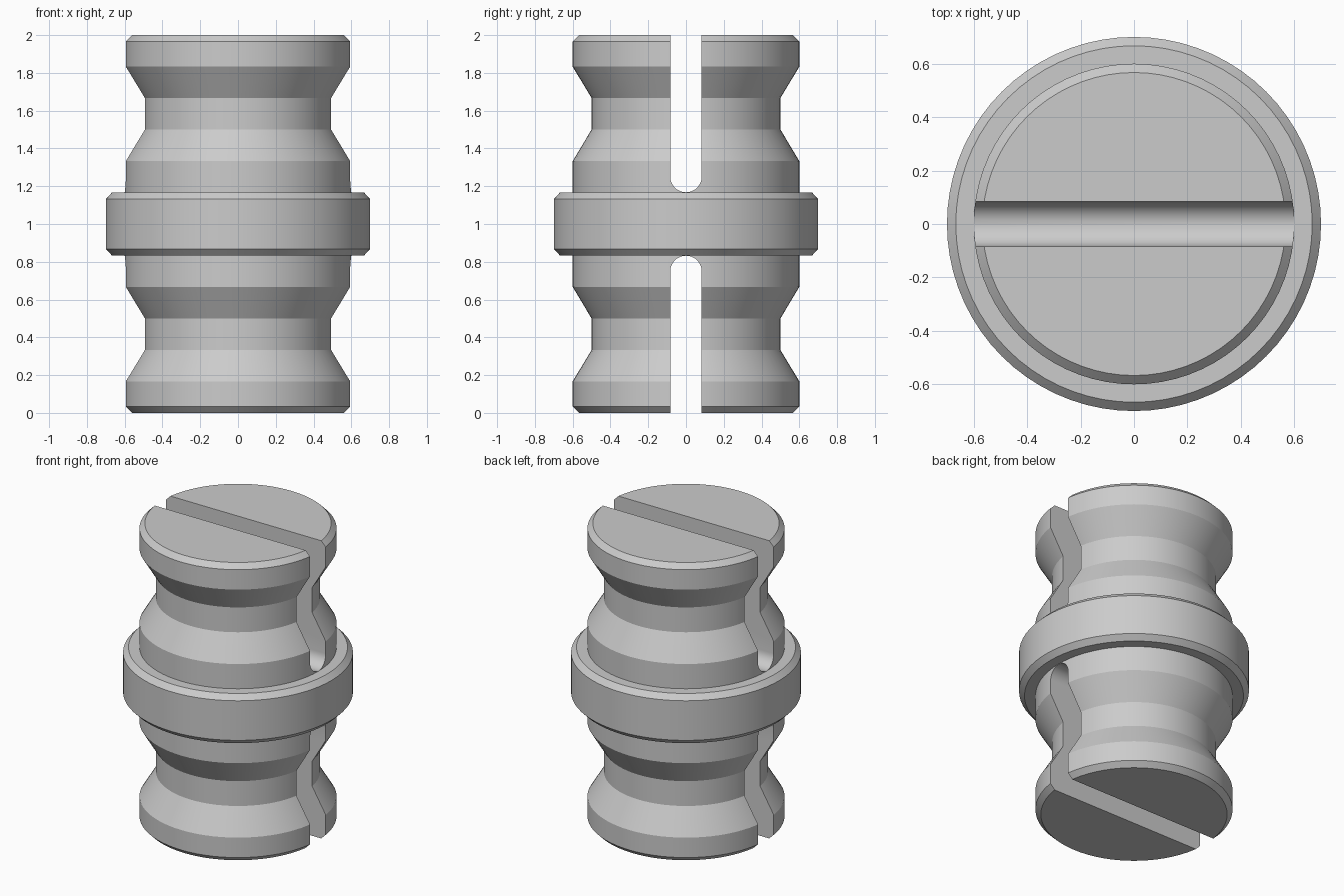
import bpy
import bmesh
import math
from mathutils import Vector

cube = bpy.data.objects.get("Cube")
if cube:
    bpy.data.objects.remove(cube, do_unlink=True)

SEGMENTS = 72
SLOT_HALF = 0.0833

grey = bpy.data.materials.new("plain grey")
grey.use_nodes = True
colour = (0.6, 0.6, 0.6, 1)
grey.diffuse_color = colour
grey.node_tree.nodes["Principled BSDF"].inputs["Base Color"].default_value = colour


def add_object(name, bm):
    bmesh.ops.remove_doubles(bm, verts=bm.verts, dist=0.0001)
    bmesh.ops.recalc_face_normals(bm, faces=bm.faces)
    mesh = bpy.data.meshes.new(name)
    bm.to_mesh(mesh)
    bm.free()
    mesh.materials.append(grey)
    obj = bpy.data.objects.new(name, mesh)
    bpy.context.collection.objects.link(obj)
    return obj


# Turned body: lower half profile mirrored about the collar's middle
half = [(0, 0), (0.567, 0), (0.6, 0.033), (0.6, 0.167), (0.5, 0.333),
        (0.5, 0.5), (0.6, 0.667), (0.6, 0.833), (0.667, 0.833), (0.7, 0.867)]
profile = half + [(r, 2 - z) for r, z in reversed(half)]
bm = bmesh.new()
verts = [bm.verts.new((r, 0, z)) for r, z in profile]
edges = [bm.edges.new(pair) for pair in zip(verts, verts[1:])]
bmesh.ops.spin(bm, geom=verts + edges, cent=(0, 0, 0), axis=(0, 0, 1),
               angle=2 * math.pi, steps=SEGMENTS, use_duplicate=False)
bmesh.ops.dissolve_degenerate(bm, dist=0.0001, edges=bm.edges)
body = add_object("grooved_body", bm)


# Round-ended slots running across the full width, one in each end
def slot_cutter(name, flip):
    outline = [(SLOT_HALF, 2.2), (-SLOT_HALF, 2.2)]
    for i in range(17):
        a = math.pi * (1 + i / 16)
        outline.append((SLOT_HALF * math.cos(a), 1.251 + SLOT_HALF * math.sin(a)))
    bm = bmesh.new()
    face = bm.faces.new([bm.verts.new((-1, y, 2 - z if flip else z)) for y, z in outline])
    out = bmesh.ops.extrude_face_region(bm, geom=[face])
    moved = [v for v in out["geom"] if isinstance(v, bmesh.types.BMVert)]
    bmesh.ops.translate(bm, verts=moved, vec=Vector((2, 0, 0)))
    return add_object(name, bm)


bpy.context.view_layer.objects.active = body
for name, flip in (("upper_slot_cutter", False), ("lower_slot_cutter", True)):
    cutter = slot_cutter(name, flip)
    mod = body.modifiers.new(name, "BOOLEAN")
    mod.operation = "DIFFERENCE"
    mod.solver = "EXACT"
    mod.object = cutter
    bpy.ops.object.modifier_apply(modifier=mod.name)
    bpy.data.objects.remove(cutter, do_unlink=True)

# Smooth round walls, crisp chamfers and slot edges
bpy.ops.object.select_all(action="DESELECT")
body.select_set(True)
bpy.ops.object.shade_smooth_by_angle(angle=math.radians(25))
